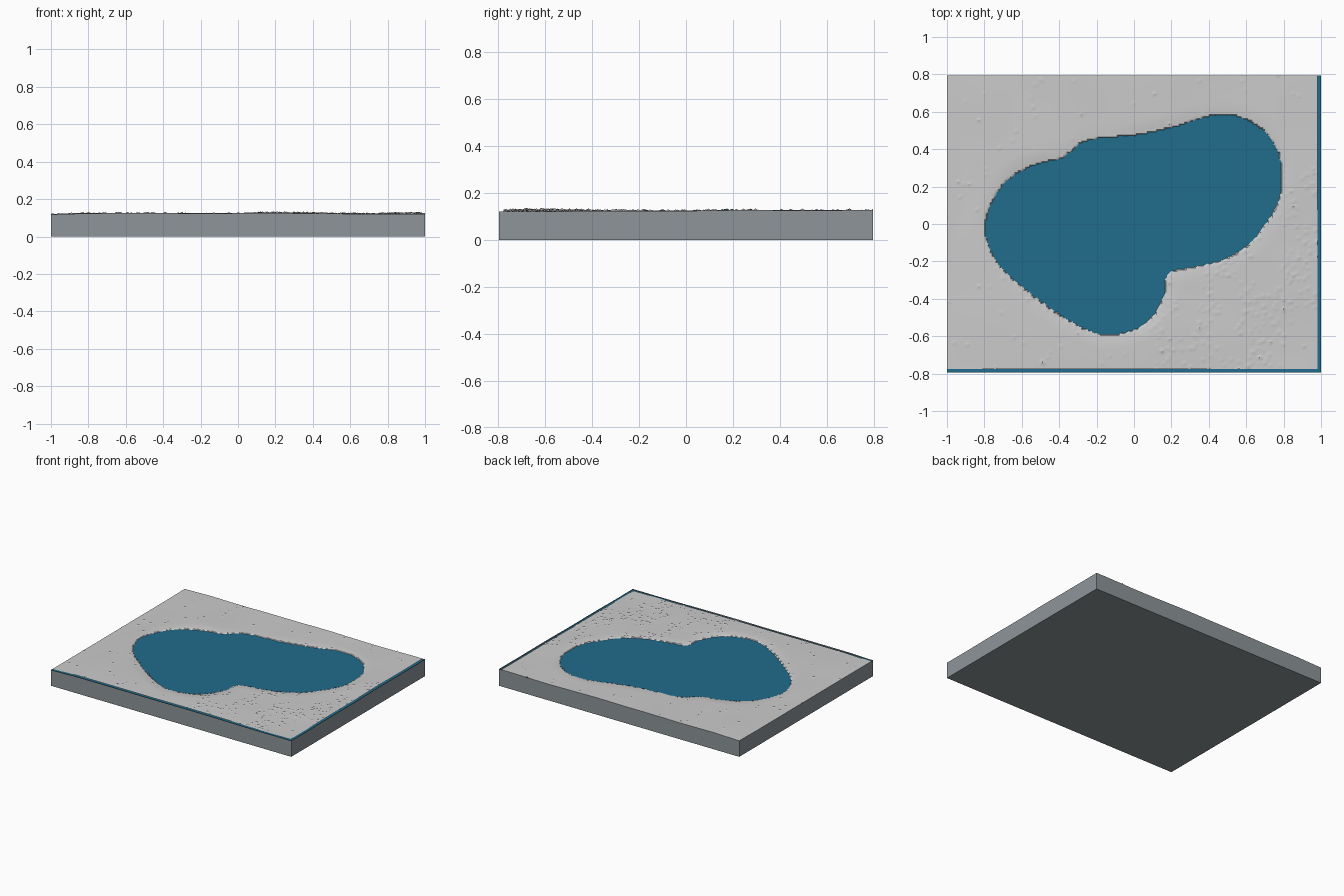
import bpy, bmesh, math, random
from mathutils import Vector, noise
from mathutils.kdtree import KDTree

if "Cube" in bpy.data.objects:
    bpy.data.objects.remove(bpy.data.objects["Cube"])

random.seed(4)
HX, HY, WATER, STEP = 1.0, 0.795, 0.116, 0.01

# lake outline, smoothed with a closed Catmull-Rom curve
SHORE = [(-.795, -.02), (-.77, .09), (-.71, .195), (-.62, .272), (-.5, .325), (-.38, .353),
         (-.3, .42), (-.2, .455), (0, .473), (.2, .513), (.33, .555), (.46, .583),
         (.58, .565), (.7, .49), (.765, .39), (.79, .27), (.77, .12), (.7, 0),
         (.62, -.1), (.5, -.18), (.38, -.215), (.21, -.25), (.17, -.29), (.163, -.37),
         (.1, -.49), (0, -.565), (-.14, -.59), (-.25, -.565), (-.4, -.48),
         (-.55, -.37), (-.7, -.24), (-.77, -.13)]


def smooth_loop(pts, sub=4):
    out, n = [], len(pts)
    p = [Vector(q) for q in pts]
    for i in range(n):
        a, b, c, d = p[i - 1], p[i], p[(i + 1) % n], p[(i + 2) % n]
        for k in range(sub):
            t = k / sub
            out.append(0.5 * (2 * b + (c - a) * t + (2 * a - 5 * b + 4 * c - d) * t * t
                              + (3 * b - a - 3 * c + d) * t ** 3))
    return out


shore = smooth_loop(SHORE)
tree = KDTree(len(shore))
for i, q in enumerate(shore):
    tree.insert((q.x, q.y, 0), i)
tree.balance()


def in_lake(x, y):
    inside = False
    for a, b in zip(shore, shore[1:] + shore[:1]):
        if (a.y > y) != (b.y > y) and x < a.x + (y - a.y) * (b.x - a.x) / (b.y - a.y):
            inside = not inside
    return inside


def land(x, y):
    # gentle undulation, sinking a little at the shore
    z = 0.125 + 0.006 * noise.noise(Vector((x * 2.4, y * 2.4, 3.1)))
    z -= 0.006 * max(0, -x - 0.8) / 0.2
    z -= 0.004 * max(0, min(1, (x - y - 0.8) / 0.6))
    t = min(1, tree.find((x, y, 0))[2] / 0.08)
    z = max(z, WATER + 0.003)
    return WATER + 0.003 + (z - WATER - 0.003) * t * (2 - t)


def height(x, y):
    if in_lake(x, y):
        d = tree.find((x, y, 0))[2]
        return WATER - 0.003 - min(0.09, 0.5 * d)
    z = land(x, y)
    # scattered grit in patches, mostly in the front right
    patch = noise.noise(Vector((x * 5, y * 5, 7)))
    rough = 0.07 if x - y > 0.65 and x > 0 and patch > -0.1 else 0.004
    if random.random() < rough:
        z += random.uniform(0.003, 0.007)
    return z


def make(name, bm, colour):
    mesh = bpy.data.meshes.new(name)
    bm.to_mesh(mesh)
    bm.free()
    ob = bpy.data.objects.new(name, mesh)
    bpy.context.collection.objects.link(ob)
    mat = bpy.data.materials.new(name)
    mat.diffuse_color = colour
    mesh.materials.append(mat)
    return ob


# terrain: height grid that stops short of the right and front edges
bm = bmesh.new()
nx, ny = 198, 157
rows = []
for j in range(ny + 1):
    y = HY - j * STEP
    rows.append([bm.verts.new((-HX + i * STEP, y, height(-HX + i * STEP, y)))
                 for i in range(nx + 1)])
for r, s in zip(rows, rows[1:]):
    for i in range(nx):
        bm.faces.new((s[i], s[i + 1], r[i + 1], r[i]))
terrain = make("terrain", bm, (0.8, 0.8, 0.8, 1))
terrain.active_material.diffuse_color = (1, 1, 1, 1)
bpy.context.view_layer.objects.active = terrain
terrain.select_set(True)
bpy.ops.object.shade_smooth_by_angle(angle=math.radians(35))

# water: flat sheet across the whole slab
bm = bmesh.new()
bm.faces.new([bm.verts.new((x, y, WATER)) for x, y in
              ((-HX, -HY), (HX, -HY), (HX, HY), (-HX, HY))])
make("water", bm, (0.015, 0.15, 0.26, 1))

# base: bottom plate and side walls following the ground profile
bm = bmesh.new()
corners = [Vector(c) for c in ((-HX, -HY), (HX, -HY), (HX, HY), (-HX, HY))]
ring = [a.lerp(b, k / 80) for a, b in zip(corners, corners[1:] + corners[:1])
        for k in range(80)]
low = [bm.verts.new((p.x, p.y, 0)) for p in ring]
top = [bm.verts.new((p.x, p.y, land(p.x, p.y))) for p in ring]
for i in range(len(ring)):
    k = (i + 1) % len(ring)
    bm.faces.new((low[i], low[k], top[k], top[i]))
bm.faces.new(low[::-1])
make("base", bm, (0.27, 0.30, 0.32, 1))

for m in bpy.data.materials:
    if m.users and not m.is_grease_pencil:
        m.use_nodes = True
        m.node_tree.nodes["Principled BSDF"].inputs["Base Color"].default_value = m.diffuse_color
